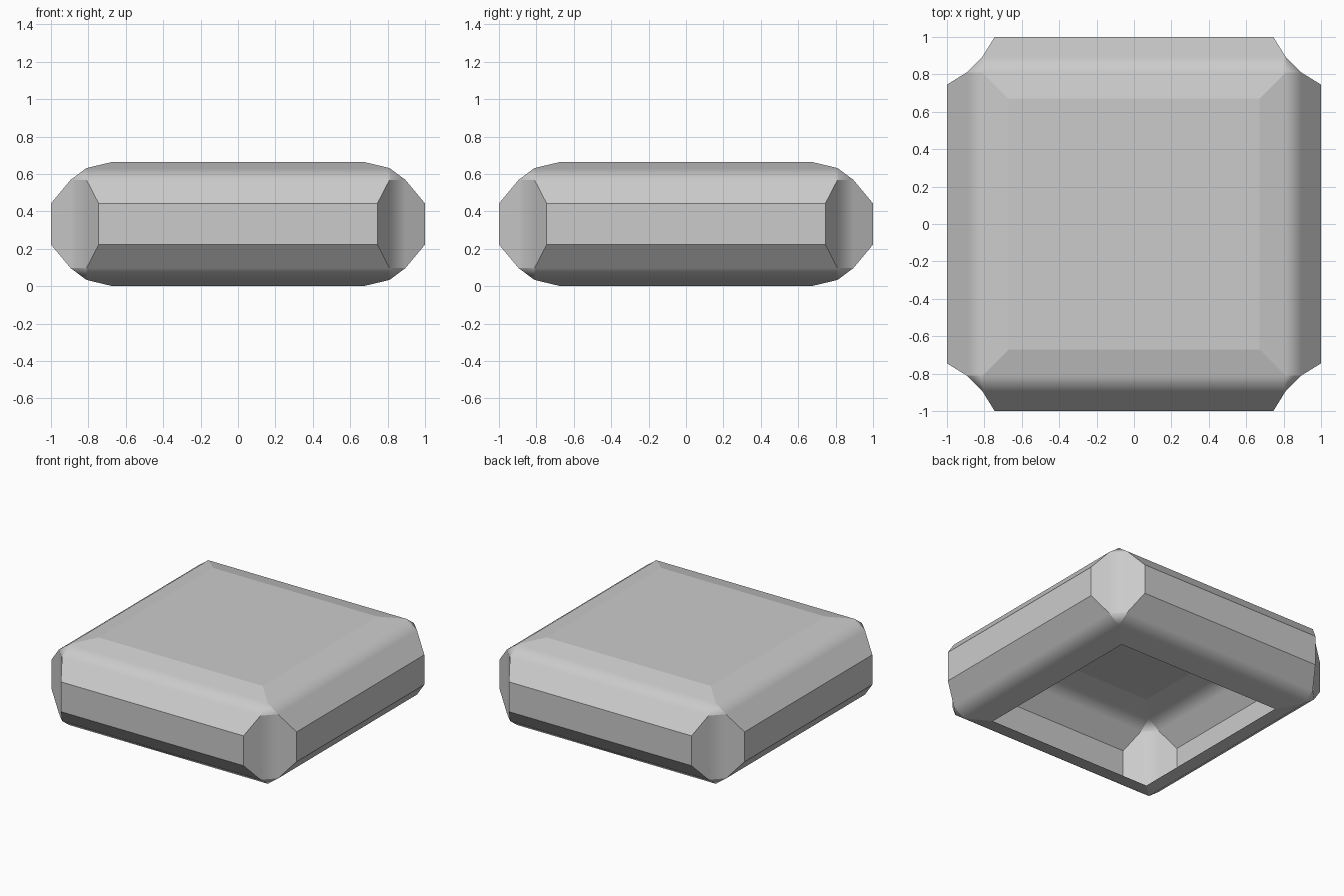
import bpy
import bmesh
from mathutils import Vector

cube = bpy.data.objects.get("Cube")
if cube:
    bpy.data.objects.remove(cube, do_unlink=True)

MID = 0.3325  # half of the total height

# Chamfered box: bevel a cube, then place the bevel rows
bm = bmesh.new()
bmesh.ops.create_cube(bm, size=2)
bmesh.ops.bevel(bm, geom=bm.edges[:], offset=0.1, segments=1,
                affect='EDGES', profile=0.5)
bm.normal_update()
panels = [f for f in bm.faces if max(abs(c) for c in f.normal) > 0.99]
strips = [f for f in bm.faces if f not in panels]
axes = [f.normal.copy() for f in panels]


def sign(value):
    return 1 if value > 0 else -1


for v in bm.verts:
    x, y, z = v.co
    v.co.x = sign(x) * (0.895 if abs(x) > 0.95 else 0.81)
    v.co.y = sign(y) * (0.895 if abs(y) > 0.95 else 0.81)
    v.co.z = sign(z) * (0.299 if abs(z) > 0.95 else 0.236)

# Raised panel with sloped borders on each of the six sides
bmesh.ops.inset_individual(bm, faces=panels, thickness=0.05)
for face, axis in zip(panels, axes):
    for v in face.verts:
        if abs(axis.z) > 0.5:
            half = Vector((0.67, 0.67, MID))
        elif abs(axis.x) > 0.5:
            half = Vector((1, 0.745, 0.11))
        else:
            half = Vector((0.745, 1, 0.11))
        v.co = Vector([sign(c) * h for c, h in zip(v.co, half)])

# Open underside
bottom = [f for f, a in zip(panels, axes) if a.z < -0.5]
bmesh.ops.delete(bm, geom=bottom, context='FACES_ONLY')
bmesh.ops.translate(bm, verts=bm.verts[:], vec=(0, 0, MID))
bm.normal_update()

# Flat panels and borders, chamfers rounded between their neighbours
chamfers = set(strips)
normals = []
bm.faces.index_update()
for face in bm.faces:
    face.smooth = True
    for loop in face.loops:
        if face not in chamfers:
            normals.append(face.normal.copy())
            continue
        borders = [f for f in loop.vert.link_faces if f not in chamfers]
        shared = [f for f in borders
                  if len(set(f.verts) & set(face.verts)) == 2]
        total = sum((f.normal for f in shared or borders), Vector())
        normals.append(total.normalized())
for edge in bm.edges:
    edge.smooth = False

mesh = bpy.data.meshes.new("cushion_shell")
bm.to_mesh(mesh)
bm.free()
for edge in mesh.edges:
    edge.use_edge_sharp = True
mesh.normals_split_custom_set(normals)

shell = bpy.data.objects.new("panelled_shell", mesh)
bpy.context.collection.objects.link(shell)

# Single plain grey
grey = bpy.data.materials.new("plain_grey")
grey.use_nodes = True
colour = (0.6, 0.6, 0.6, 1)
grey.diffuse_color = colour
grey.node_tree.nodes["Principled BSDF"].inputs["Base Color"].default_value = colour
mesh.materials.append(grey)
